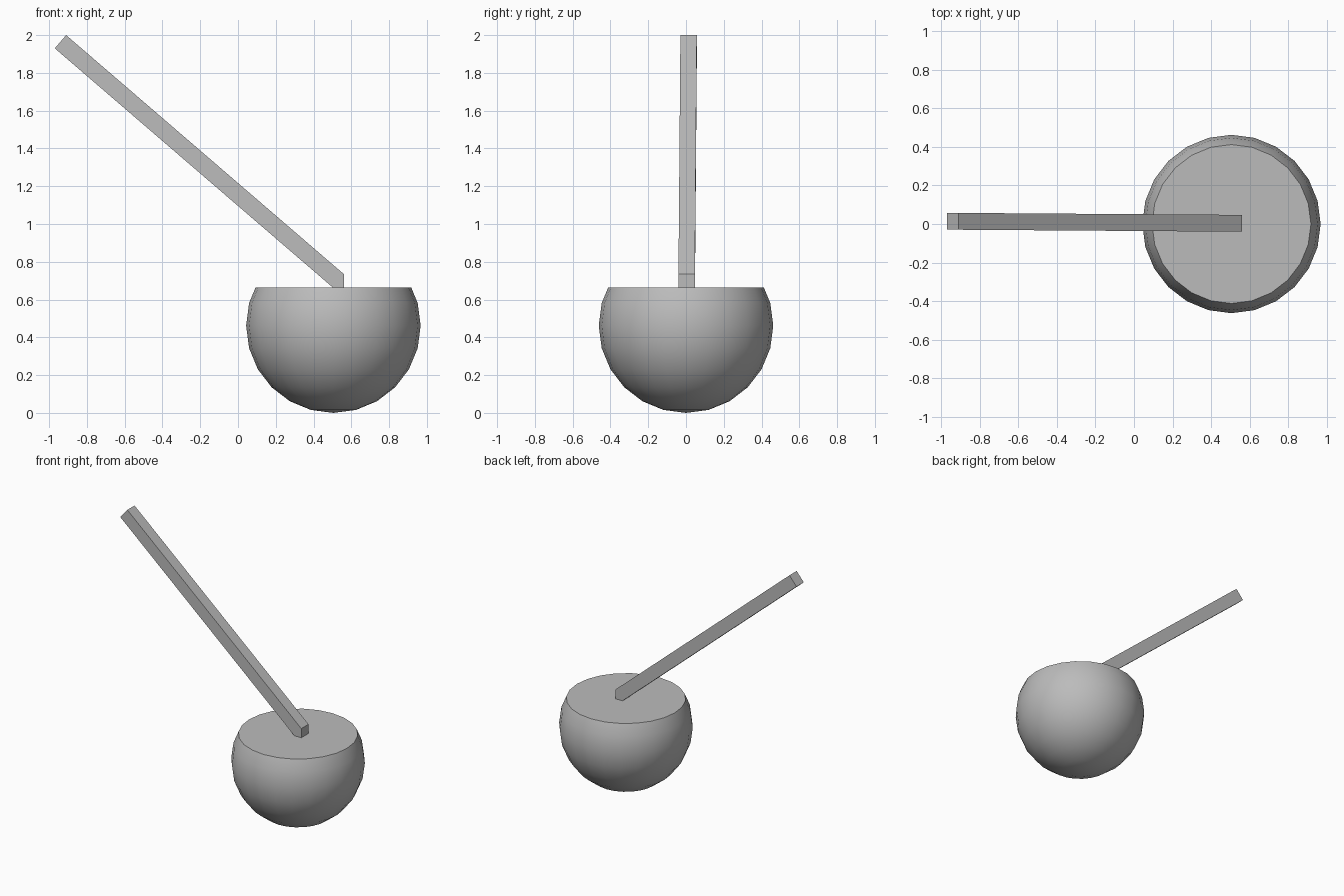
import bpy
import bmesh
import math
from mathutils import Matrix, Vector

if "Cube" in bpy.data.objects:
    bpy.data.objects.remove(bpy.data.objects["Cube"], do_unlink=True)

RADIUS = 0.462
CENTRE = Vector((0.505, 0, RADIUS))
RIM_Z = 0.665

grey = bpy.data.materials.new("plain grey")
grey.use_nodes = True
colour = (0.5, 0.5, 0.5, 1)
grey.diffuse_color = colour
grey.node_tree.nodes["Principled BSDF"].inputs["Base Color"].default_value = colour


def make_object(name, bm):
    bmesh.ops.recalc_face_normals(bm, faces=bm.faces)
    mesh = bpy.data.meshes.new(name)
    bm.to_mesh(mesh)
    bm.free()
    mesh.materials.append(grey)
    obj = bpy.data.objects.new(name, mesh)
    bpy.context.collection.objects.link(obj)
    return obj


# Bowl: a sphere sliced flat and capped at the rim
bm = bmesh.new()
bmesh.ops.create_uvsphere(bm, u_segments=24, v_segments=12, radius=RADIUS,
                          matrix=Matrix.Translation(CENTRE))
cut = bmesh.ops.bisect_plane(bm, geom=bm.verts[:] + bm.edges[:] + bm.faces[:],
                             plane_co=(0, 0, RIM_Z), plane_no=(0, 0, 1),
                             clear_outer=True)
rim = [e for e in cut["geom_cut"] if isinstance(e, bmesh.types.BMEdge)]
bmesh.ops.contextual_create(bm, geom=rim)
bowl = make_object("bowl", bm)
bpy.ops.object.select_all(action="DESELECT")
bowl.select_set(True)
bpy.context.view_layer.objects.active = bowl
bpy.ops.object.shade_smooth_by_angle(angle=math.radians(30))

# Handle: a slanted square bar with a vertical lower end sunk into the bowl
profile = [(-0.97, 1.93), (-0.91, 2.0), (0.56, 0.735), (0.56, 0.614)]
bm = bmesh.new()
side = bm.faces.new([bm.verts.new((x, -0.036 - 0.007 * x, z)) for x, z in profile])
bar = bmesh.ops.extrude_face_region(bm, geom=[side])
bmesh.ops.translate(bm, vec=(0, 0.087, 0),
                    verts=[v for v in bar["geom"] if isinstance(v, bmesh.types.BMVert)])
make_object("handle", bm)
